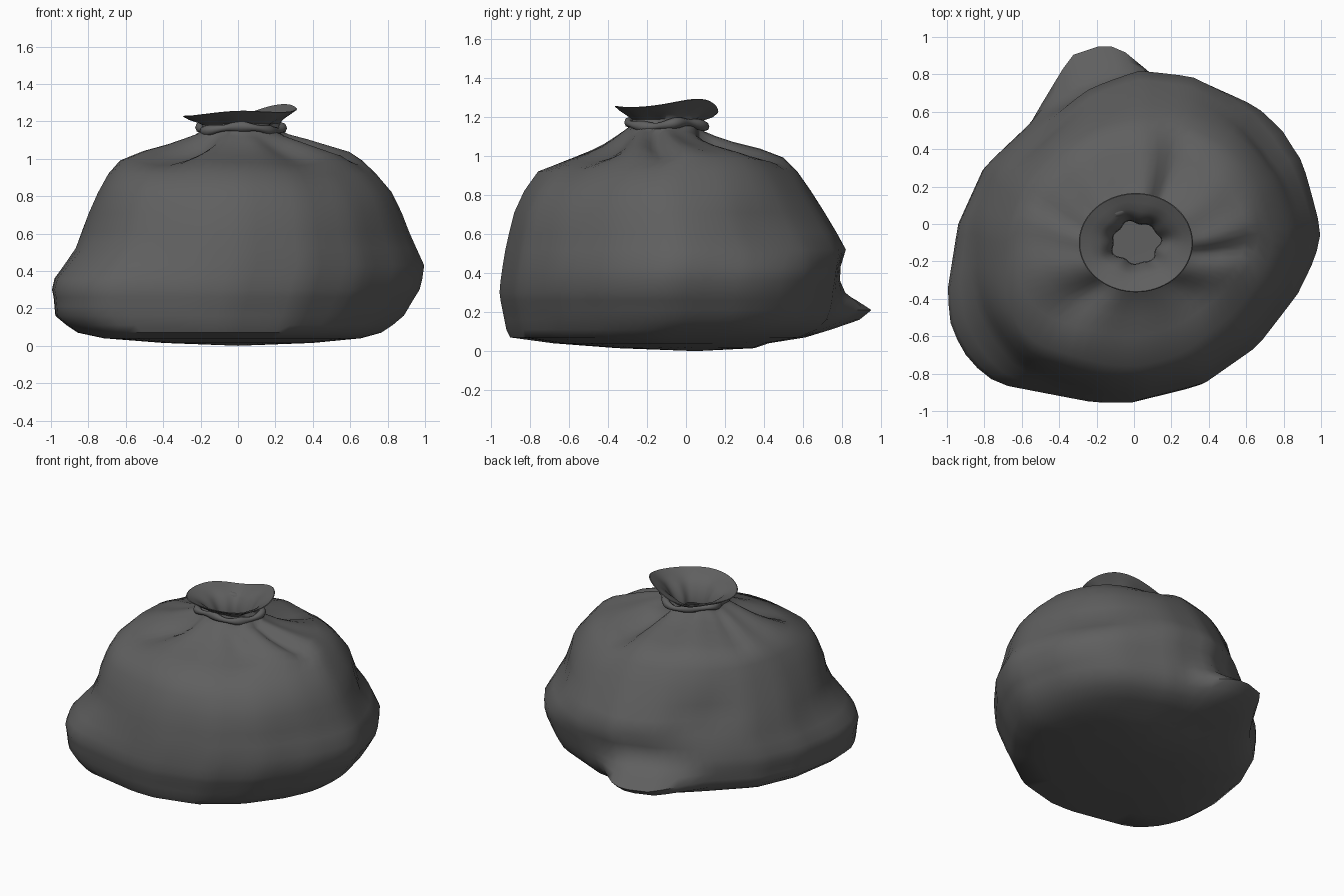
import bpy, bmesh, math
from math import sin, cos, pi, radians, exp
from mathutils import Vector

cube = bpy.data.objects.get("Cube")
if cube:
    bpy.data.objects.remove(cube, do_unlink=True)

SEGMENTS = 72
NECK = Vector((0.01, -0.1))

plastic = bpy.data.materials.new("dark grey plastic")
plastic.use_nodes = True
grey = (0.115, 0.115, 0.115, 1)
plastic.diffuse_color = grey
shader = plastic.node_tree.nodes["Principled BSDF"]
shader.inputs["Base Color"].default_value = grey
shader.inputs["Roughness"].default_value = 0.6


def add_object(name, bm):
    mesh = bpy.data.meshes.new(name)
    bm.to_mesh(mesh)
    bm.free()
    mesh.materials.append(plastic)
    obj = bpy.data.objects.new(name, mesh)
    bpy.context.collection.objects.link(obj)
    bpy.ops.object.select_all(action="DESELECT")
    obj.select_set(True)
    bpy.context.view_layer.objects.active = obj
    bpy.ops.object.shade_smooth_by_angle(angle=radians(50))


def bridge(bm, lower, upper):
    n = len(lower)
    for i in range(n):
        j = (i + 1) % n
        bm.faces.new((lower[i], lower[j], upper[j], upper[i]))


def bell(value, width):
    return exp(-(value / width) ** 2)


def angle_gap(a, b):
    return (a - b + 180) % 360 - 180


def smoothstep(a, b, v):
    t = min(max((v - a) / (b - a), 0), 1)
    return t * t * (3 - 2 * t)


# Plan outline of the slumped bag, anticlockwise
outline = [(1, -.04), (.91, .34), (.8, .52), (.66, .64), (.3, .79), (0, .82),
           (-.3, .72), (-.53, .59), (-.8, .33), (-.94, .02), (-1, -.35),
           (-.98, -.55), (-.88, -.73), (-.73, -.85), (-.2, -.95), (0, -.95),
           (.36, -.86), (.65, -.66), (.87, -.38), (.97, -.18)]
OUTLINE_MID = Vector((0, -.06))
corners = [Vector(p) - OUTLINE_MID for p in outline]


def outline_point(deg):
    """Where a ray from the middle meets the outline, scaled to -1..1."""
    ray = Vector((cos(radians(deg)), sin(radians(deg))))
    for a, b in zip(corners, corners[1:] + corners[:1]):
        if a.cross(ray) >= 0 and ray.cross(b) > 0 and ray.dot(a + b) > 0:
            p = ray * (a.cross(b) / ray.cross(b - a)) + OUTLINE_MID
            return p.x, (p.y + .065) / .885


# Bag rings: height, x range, y range
rings = [(.015, -.4, .4, -.35, .35), (.04, -.72, .66, -.68, .42),
         (.07, -.86, .77, -.9, .6), (.11, -.92, .83, -.92, .7),
         (.16, -.98, .89, -.93, .75), (.21, -.985, .92, -.94, .77),
         (.26, -.99, .95, -.95, .78), (.3, -1, .975, -.955, .785),
         (.36, -.99, .99, -.95, .8), (.43, -.95, 1, -.94, .815),
         (.52, -.905, .96, -.925, .82), (.61, -.87, .92, -.905, .77),
         (.71, -.82, .88, -.88, .71), (.82, -.76, .825, -.83, .64),
         (.92, -.7, .74, -.76, .57), (.99, -.64, .67, -.6, .5),
         (1.035, -.53, .6, -.5, .38), (1.07, -.4, .48, -.43, .24),
         (1.1, -.31, .38, -.38, .15), (1.13, -.23, .27, -.33, .08)]

# Soft dents and bulges: angle, height, angular width, height width, push
bumps = [(214, .56, 22, .15, -.07), (218, .92, 20, .12, .025), (35, .61, 19, .15, -.08),
         (132, .6, 18, .15, -.06), (312, .94, 24, .14, -.045), (100, .41, 30, .06, -.03)]
# Creases running out from the neck: angle, width, depth
creases = [(72, 9, .06), (352, 9, .05), (234, 12, .06), (160, 9, .03),
           (300, 28, .05), (55, 20, .03)]

bm = bmesh.new()
loops = []
for z, x0, x1, y0, y1 in rings:
    loop = []
    roundness = .5 * smoothstep(.35, .95, z) + .5 * smoothstep(.95, 1.1, z)
    for i in range(SEGMENTS):
        deg = 360 * i / SEGMENTS
        t = radians(deg)
        px, py = outline_point(deg)
        px += (cos(t) - px) * roundness
        py += (sin(t) - py) * roundness
        p = Vector(((x0 + x1) / 2 + px * (x1 - x0) / 2,
                    (y0 + y1) / 2 + py * (y1 - y0) / 2, z))
        out = Vector((cos(t), sin(t), 0))
        for a, h, aw, hw, push in bumps:
            p += out * push * bell(angle_gap(deg, a), aw) * bell(z - h, hw)
        # Knotted corner poking out at the back
        spread = abs(angle_gap(deg, 104)) - 7
        reach = 1 - min(max(spread / 20, 0), 1)
        p += Vector((-.02, .23, 0)) * reach * bell(z - .2, .08)
        # Pleats gathered into the neck
        gather = smoothstep(.93, 1.06, z) * (1 - .5 * smoothstep(1.09, 1.14, z))
        for a, w, depth in creases:
            p.z -= depth * gather * bell(angle_gap(deg, a), w)
        p.z += .008 * gather * sin(9 * t + 1)
        loop.append(bm.verts.new(p))
    if loops:
        bridge(bm, loops[-1], loop)
    loops.append(loop)

# Underside
centre = bm.verts.new((0, .05, 0))
for i in range(SEGMENTS):
    bm.faces.new((centre, loops[0][(i + 1) % SEGMENTS], loops[0][i]))

# Gathered neck, flared mouth and inner throat: height, radius, tilt, ripple
throat = [(1.155, .205, 0, .01), (1.185, .2, .2, .012), (1.2, .225, .5, .008),
          (1.225, .275, .9, .004), (1.245, .305, 1, 0), (1.248, .3, 1, 0),
          (1.225, .25, .8, .003), (1.2, .2, .5, .006), (1.17, .17, .2, .008),
          (1.11, .13, 0, .008), (1.06, .125, 0, .008)]
# Waves along the mouth: angle, width, lift
waves = [(40, 45, .045), (105, 35, -.035), (190, 50, -.02), (270, 30, .01)]
for z, radius, tilt, ripple in throat:
    loop = []
    for i in range(SEGMENTS):
        t = 2 * pi * i / SEGMENTS
        r = radius + ripple * (sin(7 * t + 1) + .8 * sin(4 * t))
        wave = sum(lift * bell(angle_gap(math.degrees(t), a), w) for a, w, lift in waves)
        loop.append(bm.verts.new((NECK.x + r * cos(t), NECK.y + r * .87 * sin(t),
                                  z + wave * tilt)))
    bridge(bm, loops[-1], loop)
    loops.append(loop)
add_object("bag", bm)

# Twisted band tied round the neck
bm = bmesh.new()
bands = []
for i in range(SEGMENTS):
    t = 2 * pi * i / SEGMENTS
    section = []
    for k in range(8):
        a = 2 * pi * k / 8
        thick = .023 + .006 * sin(7 * t)
        r = .215 + .012 * sin(5 * t + 1) + thick * cos(a)
        section.append(bm.verts.new((NECK.x + r * cos(t), NECK.y + r * .9 * sin(t),
                                     1.16 + .012 * sin(3 * t) + thick * sin(a))))
    bands.append(section)
for i in range(SEGMENTS):
    bridge(bm, bands[i], bands[(i + 1) % SEGMENTS])
bmesh.ops.recalc_face_normals(bm, faces=bm.faces)
add_object("neck_tie", bm)
